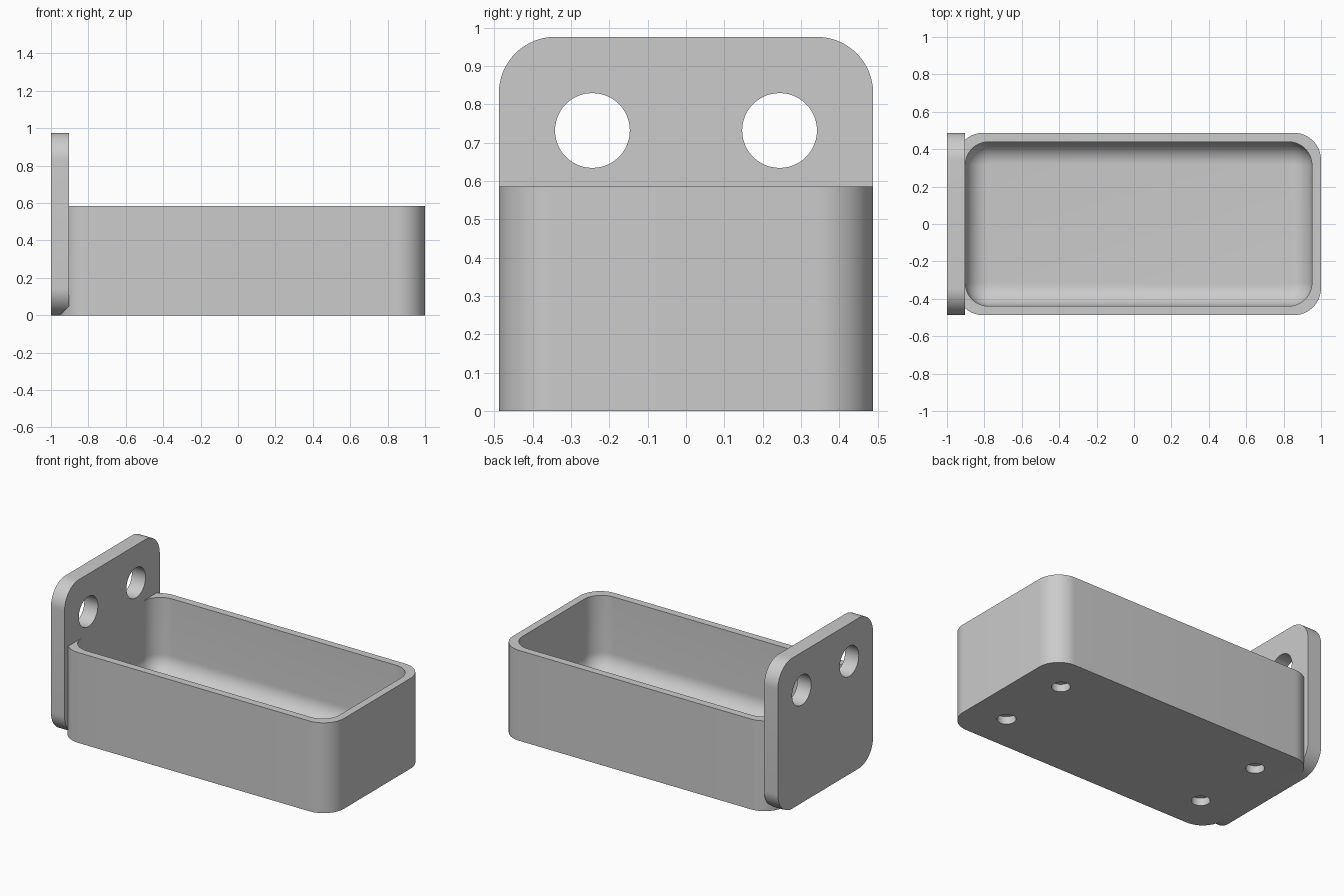
import bpy, bmesh
from math import cos, sin, pi
from mathutils import Matrix

if "Cube" in bpy.data.objects:
    bpy.data.objects.remove(bpy.data.objects["Cube"], do_unlink=True)

MM = 2 / 41                      # design module
WALL, RADIUS, HALF_Y = MM, 3 * MM, 10 * MM
TRAY_X, TRAY_HALF = 0.5 * MM, 20 * MM
TRAY_TOP, PLATE_TOP = 12 * MM, 20 * MM

grey = bpy.data.materials.new("plain grey")
grey.use_nodes = True
grey.diffuse_color = (0.6, 0.6, 0.6, 1)
grey.node_tree.nodes["Principled BSDF"].inputs["Base Color"].default_value = (0.6, 0.6, 0.6, 1)


def rounded_loop(half_a, half_b, r, steps=16):
    """Outline of a rounded rectangle, counter-clockwise."""
    points = []
    for k, (sa, sb) in enumerate([(1, 1), (-1, 1), (-1, -1), (1, -1)]):
        for i in range(steps + 1):
            t = (k + i / steps) * pi / 2
            points.append((sa * (half_a - r) + r * cos(t), sb * (half_b - r) + r * sin(t)))
    return points


def loft(name, levels, matrix):
    """Solid through (outline, height) levels, capped at both ends."""
    bm = bmesh.new()
    rings = [[bm.verts.new((a, b, h)) for a, b in outline] for outline, h in levels]
    for low, high in zip(rings, rings[1:]):
        for i in range(len(low)):
            j = (i + 1) % len(low)
            bm.faces.new((low[i], low[j], high[j], high[i]))
    bm.faces.new(rings[0][::-1])
    bm.faces.new(rings[-1])
    bmesh.ops.transform(bm, matrix=matrix, verts=bm.verts)
    bmesh.ops.recalc_face_normals(bm, faces=bm.faces)
    mesh = bpy.data.meshes.new(name)
    bm.to_mesh(mesh)
    bm.free()
    mesh.materials.append(grey)
    obj = bpy.data.objects.new(name, mesh)
    bpy.context.collection.objects.link(obj)
    return obj


def cylinder(name, radius, depth, matrix):
    outline = [(radius * cos(i * pi / 24), radius * sin(i * pi / 24)) for i in range(48)]
    return loft(name, [(outline, -depth / 2), (outline, depth / 2)], matrix)


def select_only(obj):
    bpy.ops.object.select_all(action='DESELECT')
    obj.select_set(True)
    bpy.context.view_layer.objects.active = obj


def cut(target, cutter):
    cutter.hide_render = True
    mod = target.modifiers.new("cut", 'BOOLEAN')
    mod.operation, mod.solver, mod.object = 'DIFFERENCE', 'EXACT', cutter
    select_only(target)
    bpy.ops.object.modifier_apply(modifier=mod.name)
    bpy.data.objects.remove(cutter, do_unlink=True)


# Tray body
outer = rounded_loop(TRAY_HALF, HALF_Y, RADIUS)
centre = Matrix.Translation((TRAY_X, 0, 0))
tray = loft("tray", [(outer, 0), (outer, TRAY_TOP)], centre)

# Hollow with a filleted floor
fillet, corner, floor = 0.12, 0.125, 2 * MM
inner_x, inner_y = TRAY_HALF - WALL, HALF_Y - WALL
levels = []
for i in range(13):
    t = i / 12 * pi / 2
    inset = fillet * (1 - sin(t))
    levels.append((rounded_loop(inner_x - inset, inner_y - inset, corner - inset),
                   floor + fillet * (1 - cos(t))))
levels.append((levels[-1][0], TRAY_TOP + 0.1))
cut(tray, loft("hollow_cutter", levels, centre))

# Blind holes under the four corners
for sx in (-1, 1):
    for sy in (-1, 1):
        spot = Matrix.Translation((TRAY_X + sx * 15 * MM, sy * 5 * MM, 0))
        cut(tray, cylinder("foot_hole_cutter", 0.055, 2 * MM, spot))

# Upright mounting plate: outline in y-z, extruded along x
upright = Matrix(((0, 0, 1, -1), (1, 0, 0, 0), (0, 1, 0, PLATE_TOP / 2), (0, 0, 0, 1)))
outline = rounded_loop(HALF_Y, PLATE_TOP / 2, RADIUS)
plate = loft("mounting_plate", [(outline, 0), (outline, 2 * MM)], upright)

# Two screw holes through the plate
for sy in (-1, 1):
    spot = Matrix.Translation((-1 + MM, sy * 5 * MM, 15 * MM)) @ Matrix.Rotation(pi / 2, 4, 'Y')
    cut(plate, cylinder("screw_hole_cutter", 2 * MM, 0.3, spot))

for part in (tray, plate):
    select_only(part)
    bpy.ops.object.shade_smooth_by_angle(angle=pi / 6)
